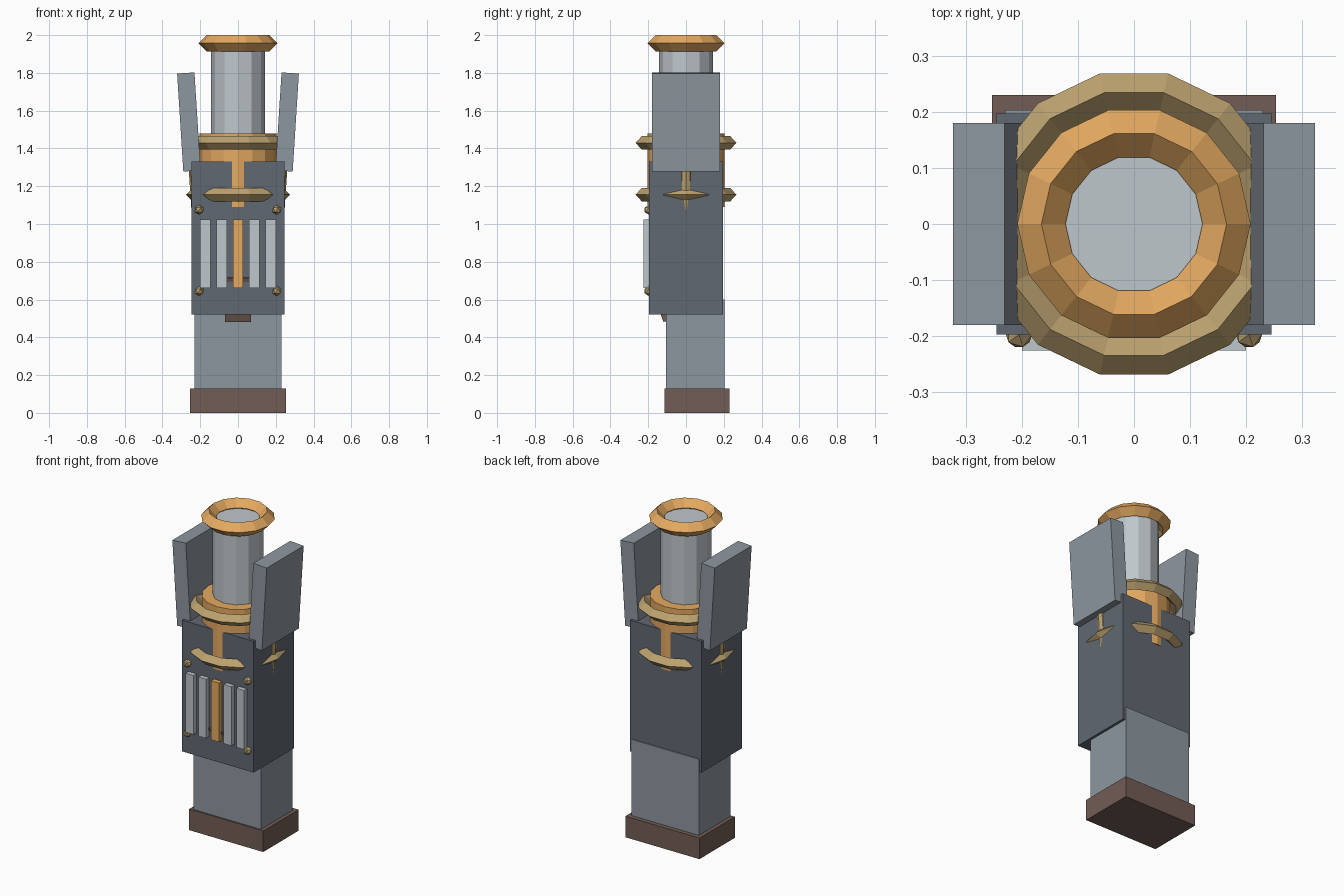
import bpy
from math import pi

if "Cube" in bpy.data.objects:
    bpy.data.objects.remove(bpy.data.objects["Cube"])


def material(name, rgb):
    m = bpy.data.materials.new(name)
    m.diffuse_color = (*rgb, 1)
    m.use_nodes = True
    m.node_tree.nodes["Principled BSDF"].inputs["Base Color"].default_value = m.diffuse_color
    return m


BROWN = material("brown", (0.17, 0.11, 0.09))
STEEL = material("steel", (0.27, 0.31, 0.35))
DARK = material("dark_steel", (0.12, 0.14, 0.17))
LIGHT = material("light_metal", (0.52, 0.57, 0.60))
COPPER = material("copper", (0.78, 0.40, 0.12))
BRASS = material("brass", (0.50, 0.36, 0.16))


def finish(name, mat):
    o = bpy.context.object
    o.name = name
    o.data.materials.append(mat)
    return o


def box(name, mat, lo, hi):
    centre = [(a + b) / 2 for a, b in zip(lo, hi)]
    bpy.ops.mesh.primitive_cube_add(size=1, location=centre)
    o = finish(name, mat)
    o.scale = [b - a for a, b in zip(lo, hi)]
    return o


def cylinder(name, mat, sides, r, z0, z1):
    bpy.ops.mesh.primitive_cylinder_add(vertices=sides, radius=r, depth=z1 - z0,
                                        location=(0, 0, (z0 + z1) / 2))
    return finish(name, mat)


def ring(name, mat, major, minor, z):
    bpy.ops.mesh.primitive_torus_add(major_segments=14, minor_segments=4, major_radius=major,
                                     minor_radius=minor, location=(0, 0, z))
    return finish(name, mat)


# Grip, foot and receiver
box("grip_foot", BROWN, (-0.253, -0.115, 0), (0.253, 0.23, 0.13))
box("grip", STEEL, (-0.23, -0.105, 0.12), (0.23, 0.203, 0.6))
box("receiver", DARK, (-0.245, -0.197, 0.52), (0.245, 0.197, 1.33))

# Tilted trigger, mostly inside the receiver
trigger = box("trigger", BROWN, (-0.07, -0.164, 0.483), (0.07, -0.104, 0.733))
trigger.rotation_euler.x = 0.35

# Barrel, collar and rings
cylinder("collar", COPPER, 16, 0.2035, 1.09, 1.48)
cylinder("barrel", LIGHT, 12, 0.142, 1.4, 1.95)
ring("muzzle_ring", COPPER, 0.165, 0.043, 1.957)
ring("upper_band", BRASS, 0.24, 0.035, 1.43)
ring("lower_band", BRASS, 0.24, 0.035, 1.155)

# Front grille bars, the middle one in copper
for i in range(-2, 3):
    x = i * 0.0865
    box("grille_bar", COPPER if i == 0 else LIGHT,
        (x - 0.027, -0.225, 0.66), (x + 0.027, -0.18, 1.025))

for s in (-1, 1):
    # Side fins leaning outwards
    fin = box("side_fin", STEEL, (s * 0.26 - 0.046, -0.18, 1.28), (s * 0.26 + 0.046, 0.18, 1.80))
    fin.rotation_euler.y = s * 0.063
    # Struts carrying the fins
    bpy.ops.mesh.primitive_cylinder_add(vertices=8, radius=0.03, depth=0.5,
                                        location=(s * 0.225, 0, 1.2),
                                        rotation=(0, s * 0.067, 0))
    finish("fin_strut", BRASS)
    # Bolt heads at the grille corners
    for z in (0.645, 1.075):
        bpy.ops.mesh.primitive_ico_sphere_add(subdivisions=1, radius=0.026,
                                              location=(s * 0.205, -0.197, z))
        finish("bolt_head", BRASS)
